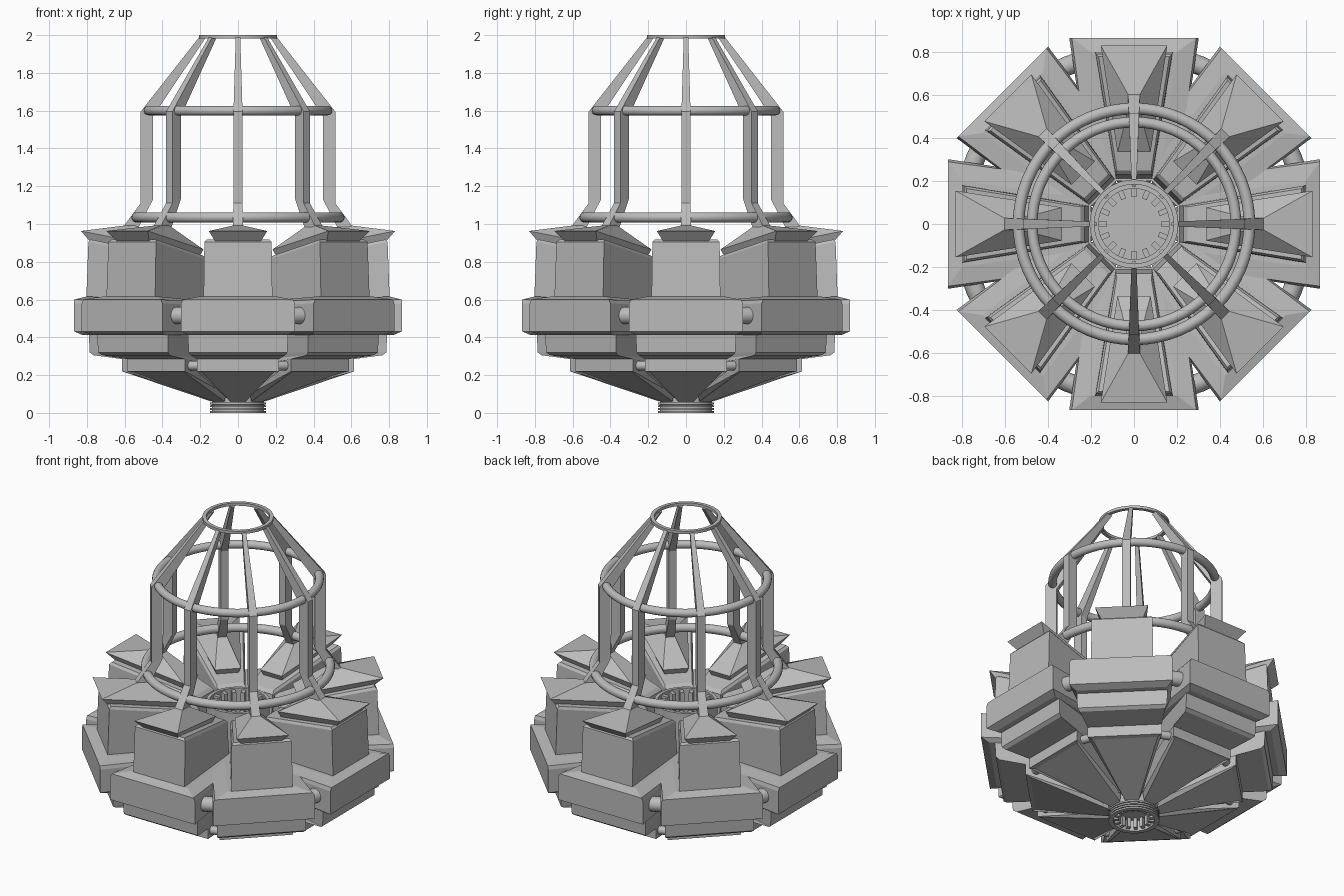
import bpy, bmesh
from math import pi, cos, sin

cube = bpy.data.objects.get("Cube")
if cube:
    bpy.data.objects.remove(cube, do_unlink=True)

# Single grey metal
metal = bpy.data.materials.new("grey_metal")
metal.use_nodes = True
GREY = (0.5, 0.5, 0.5, 1)
metal.diffuse_color = GREY
metal.node_tree.nodes["Principled BSDF"].inputs["Base Color"].default_value = GREY


def finish(bm, name, copies=1):
    """Turn a bmesh into rotated copies around the vertical axis."""
    bmesh.ops.recalc_face_normals(bm, faces=bm.faces)
    mesh = bpy.data.meshes.new(name)
    bm.to_mesh(mesh)
    bm.free()
    mesh.materials.append(metal)
    for i in range(copies):
        ob = bpy.data.objects.new(name if copies == 1 else f"{name}_{i + 1}", mesh)
        ob.rotation_euler.z = 2 * pi * i / copies
        bpy.context.collection.objects.link(ob)
    return ob


def smooth(ob):
    bpy.ops.object.select_all(action='DESELECT')
    ob.select_set(True)
    bpy.context.view_layer.objects.active = ob
    bpy.ops.object.shade_smooth_by_angle(angle=0.7)


def loft(name, sections, copies=8):
    """Stack four-sided sections: outer radius, half width, z, then inner."""
    bm = bmesh.new()
    rows = []
    for ro, wo, zo, ri, wi, zi in sections:
        corners = ((ro, -wo, zo), (ro, wo, zo), (ri, wi, zi), (ri, -wi, zi))
        rows.append([bm.verts.new(c) for c in corners])
    bm.faces.new(rows[0])
    bm.faces.new(rows[-1])
    for a, b in zip(rows, rows[1:]):
        for k in range(4):
            n = (k + 1) % 4
            bm.faces.new((a[k], a[n], b[n], b[k]))
    finish(bm, name, copies)


def lathe(name, profile, sides=48):
    """Revolve a closed radius/height outline."""
    bm = bmesh.new()
    rings = [[bm.verts.new((r * cos(2 * pi * s / sides), r * sin(2 * pi * s / sides), z))
              for s in range(sides)] for r, z in profile]
    for a, b in zip(rings, rings[1:] + rings[:1]):
        for s in range(sides):
            n = (s + 1) % sides
            bm.faces.new((a[s], a[n], b[n], b[s]))
    smooth(finish(bm, name))


def ring(name, radius, thickness, z):
    bpy.ops.mesh.primitive_torus_add(
        major_radius=radius, minor_radius=thickness, location=(0, 0, z),
        major_segments=64, minor_segments=16)
    ob = bpy.context.object
    ob.name = name
    ob.data.materials.append(metal)
    smooth(ob)


def disc(name, radius, z):
    bpy.ops.mesh.primitive_cylinder_add(radius=radius, depth=0.02, location=(0, 0, z), vertices=48)
    ob = bpy.context.object
    ob.name = name
    ob.data.materials.append(metal)


# Stepped lower body of each module
loft("lower_wedge", [
    (0.59, 0.19, 0.215, 0.14, 0.04, 0.06),
    (0.615, 0.217, 0.22, 0.15, 0.06, 0.1),
    (0.615, 0.217, 0.285, 0.15, 0.06, 0.25),
    (0.765, 0.25, 0.305, 0.18, 0.07, 0.28),
    (0.785, 0.262, 0.32, 0.2, 0.08, 0.32),
    (0.79, 0.265, 0.42, 0.2, 0.09, 0.42),
])
loft("wide_block", [
    (0.825, 0.268, 0.413, 0.2, 0.17, 0.413),
    (0.868, 0.302, 0.432, 0.2, 0.2, 0.432),
    (0.868, 0.302, 0.58, 0.2, 0.2, 0.56),
    (0.868, 0.29, 0.6, 0.2, 0.2, 0.58),
    (0.8, 0.2, 0.617, 0.22, 0.12, 0.58),
])

# Tapered upper box and its flared cap
loft("upper_box", [
    (0.805, 0.183, 0.55, 0.21, 0.085, 0.55),
    (0.792, 0.178, 0.905, 0.23, 0.085, 0.79),
    (0.78, 0.165, 0.918, 0.25, 0.08, 0.81),
])
loft("cap", [
    (0.785, 0.122, 0.91, 0.36, 0.06, 0.815),
    (0.832, 0.155, 0.963, 0.335, 0.077, 0.865),
    (0.6, 0.025, 0.992, 0.54, 0.025, 0.992),
])

# Bent cage struts
loft("cage_strut", [
    (0.615, 0.028, 0.975, 0.53, 0.028, 0.975),
    (0.515, 0.024, 1.11, 0.45, 0.022, 1.13),
    (0.515, 0.024, 1.595, 0.45, 0.022, 1.57),
    (0.205, 0.012, 1.99, 0.175, 0.01, 1.98),
])

# Cage hoops and the pipes linking the modules
ring("lower_hoop", 0.538, 0.027, 1.035)
ring("middle_hoop", 0.475, 0.025, 1.6)
ring("large_pipe", 0.8, 0.045, 0.515)
ring("small_pipe", 0.59, 0.025, 0.25)
lathe("top_hoop", [(0.185, 1.982), (0.207, 1.982), (0.207, 2), (0.185, 2)])

# Ribbed collar under the hub
collar = [(0.12, 0.12), (0.12, 0)]
for i in range(4):
    z = i * 0.015
    collar += [(0.148, z), (0.148, z + 0.01), (0.138, z + 0.011), (0.138, z + 0.015)]
lathe("bottom_collar", collar + [(0.138, 0.12)])

# Central tube with inner teeth
lathe("hub_tube", [(0.165, 0.1), (0.185, 0.1), (0.185, 0.82), (0.165, 0.82)])
loft("hub_tooth", [
    (0.172, 0.012, 0.3, 0.125, 0.012, 0.3),
    (0.172, 0.012, 0.81, 0.125, 0.012, 0.81),
], 16)
loft("collar_tooth", [
    (0.125, 0.01, 0.01, 0.09, 0.01, 0.01),
    (0.125, 0.01, 0.08, 0.09, 0.01, 0.08),
], 16)
disc("hub_floor", 0.17, 0.3)
disc("collar_floor", 0.13, 0.08)
